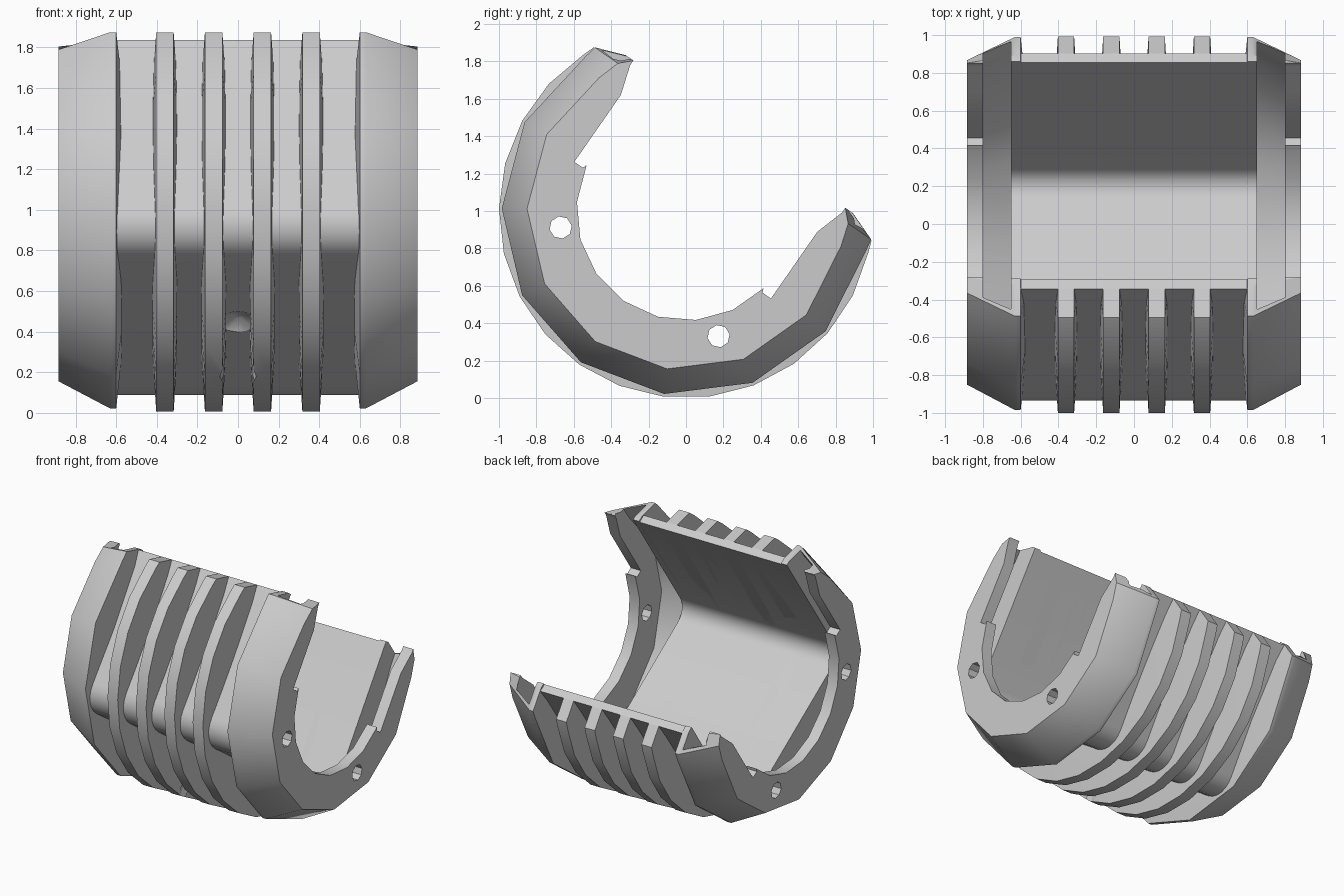
import bpy
import bmesh
from math import sin, cos, radians, atan2
from mathutils import Vector

if "Cube" in bpy.data.objects:
    bpy.data.objects.remove(bpy.data.objects["Cube"], do_unlink=True)

grey = bpy.data.materials.new("plain grey")
grey.use_nodes = True
grey.diffuse_color = (0.6, 0.6, 0.6, 1)
grey.node_tree.nodes["Principled BSDF"].inputs["Base Color"].default_value = (0.6, 0.6, 0.6, 1)

# Local frame: v points out of the tilted opening, u across it
TILT = atan2(0.57, 0.82)
CS, SN = cos(TILT), sin(TILT)


def place(x, u, v):
    return Vector((x, CS * u + SN * v, 1 - SN * u + CS * v))


def loft(name, rings):
    """Closed solid through rings of (x, u, v) points."""
    bm = bmesh.new()
    loops = [[bm.verts.new(place(*p)) for p in ring] for ring in rings]
    n = len(loops[0])
    for a, b in zip(loops, loops[1:]):
        for i in range(n):
            j = (i + 1) % n
            bm.faces.new((a[i], a[j], b[j], b[i]))
    bm.faces.new(loops[0])
    bm.faces.new(loops[-1])
    bmesh.ops.recalc_face_normals(bm, faces=bm.faces)
    mesh = bpy.data.meshes.new(name)
    bm.to_mesh(mesh)
    bm.free()
    mesh.materials.append(grey)
    ob = bpy.data.objects.new(name, mesh)
    bpy.context.collection.objects.link(ob)
    return ob


def prism(name, outline, x0, x1):
    return loft(name, [[(x, u, v) for u, v in outline] for x in (x0, x1)])


def carve(ob, cutters):
    for c in cutters:
        c.hide_render = True
        m = ob.modifiers.new("cut", 'BOOLEAN')
        m.operation = 'DIFFERENCE'
        m.solver = 'EXACT'
        m.object = c
    bpy.context.view_layer.update()
    dg = bpy.context.evaluated_depsgraph_get()
    mesh = bpy.data.meshes.new_from_object(ob.evaluated_get(dg))
    ob.modifiers.clear()
    ob.data = mesh


def smooth(ob, angle=30):
    bpy.ops.object.select_all(action='DESELECT')
    ob.select_set(True)
    bpy.context.view_layer.objects.active = ob
    bpy.ops.object.shade_smooth_by_angle(angle=radians(angle))


def both_sides(right):
    """Outline from its +u half, listed from the bottom up."""
    left = [(-u, v) for u, v in reversed(right) if u > 1e-6]
    return left + right


def arc(r, step, end):
    return [(r * sin(radians(a)), -r * cos(radians(a))) for a in range(0, end + 1, step)]


def trough(half, floor, top, r):
    """U outline with rounded lower corners."""
    corner = [(half - r + r * sin(radians(a)), floor + r - r * cos(radians(a)))
              for a in range(0, 91, 15)]
    return both_sides(corner + [(half, top)])


def circle(u, v, r, n=8):
    return [(u + r * cos(i * 2 * 3.14159 / n), v + r * sin(i * 2 * 3.14159 / n)) for i in range(n)]


def scaled(outline, x, k):
    return [(x, u * k, v * k) for u, v in outline]


# Shared cutters: the square channel and the drilled dimple underneath
channel = prism("channel_cutter", trough(0.70, -0.62, 0.9, 0.12), -0.67, 0.67)
dimple = loft("dimple_cutter", [[(x, u, v) for x, u in circle(0, 0, r, 12)]
                                for r, v in ((0.09, -1.1), (0.09, -0.67), (0.02, -0.635))])

# Trough-shaped core
core = prism("core_channel", trough(0.76, -0.67, 0.49, 0.18), -0.65, 0.65)
carve(core, [channel, dimple])
smooth(core)

# Four tapered ribs
rib_outline = both_sides(arc(1.0, 14, 112) + [(0.905, 0.435), (0.76, 0.49)])
for i, x in enumerate((-0.36, -0.12, 0.12, 0.36)):
    rib = loft(f"rib_{i + 1}", [scaled(rib_outline, x - 0.06, 0.74), scaled(rib_outline, x - 0.043, 1),
                                scaled(rib_outline, x + 0.043, 1), scaled(rib_outline, x + 0.06, 0.74)])
    carve(rib, [channel] + ([dimple] if abs(x) < 0.2 else []))
    smooth(rib, 20)

# Hollow end flanges with notched, drilled end plates
wide = both_sides(arc(0.985, 28, 112) + [(0.90, 0.44), (0.74, 0.50)])
narrow = both_sides(arc(0.85, 28, 112) + [(0.75, 0.44), (0.69, 0.50)])
groove_wide = both_sides(arc(0.935, 28, 112) + [(0.85, 0.8)])
groove_narrow = both_sides(arc(0.85, 28, 112) + [(0.77, 0.8)])
notch = both_sides(arc(0.585, 20, 80) + [(0.585, -0.125), (0.64, -0.125), (0.64, 0.31),
                                         (0.69, 0.47), (0.69, 0.9)])

for side, s in (("left", 1), ("right", -1)):
    flange = loft(side + "_flange", [scaled(wide, s * 0.575, 0.76), scaled(wide, s * 0.60, 1),
                                     scaled(wide, s * 0.63, 1), scaled(narrow, s * 0.885, 1)])
    cutters = [
        loft("groove_cutter", [scaled(groove_wide, s * 0.65, 1), scaled(groove_narrow, s * 0.80, 1)]),
        prism("notch_cutter", notch, s * 0.78, s * 0.95),
        prism("hole_cutter", circle(-0.50, -0.455, 0.06), s * 0.78, s * 0.95),
        prism("hole_cutter", circle(0.525, -0.45, 0.06), s * 0.78, s * 0.95),
    ]
    carve(flange, [channel] + cutters)
    smooth(flange)
    for c in cutters:
        bpy.data.objects.remove(c, do_unlink=True)

for c in (channel, dimple):
    bpy.data.objects.remove(c, do_unlink=True)
